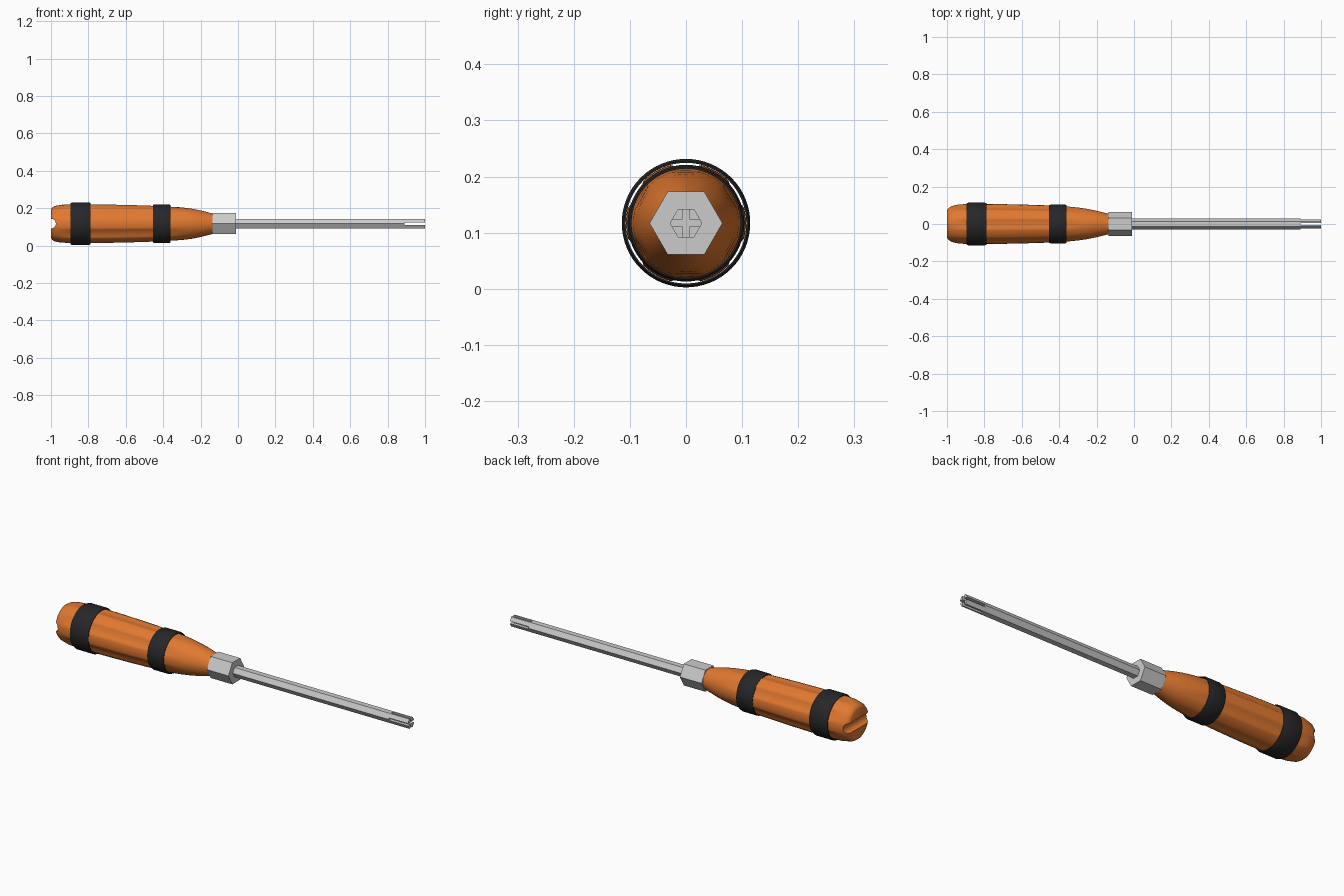
import bpy, bmesh, math

if "Cube" in bpy.data.objects:
    bpy.data.objects.remove(bpy.data.objects["Cube"])

CZ = 0.117  # height of the tool's axis


def material(name, color):
    m = bpy.data.materials.new(name)
    m.diffuse_color = color
    m.use_nodes = True
    m.node_tree.nodes["Principled BSDF"].inputs["Base Color"].default_value = m.diffuse_color
    return m


orange = material("orange_plastic", (0.75, 0.19, 0.03, 1))
black = material("black_rubber", (0.02, 0.02, 0.022, 1))


def lathe(name, profile, sides, mat=None, shape=None, closed=False, smooth=None):
    """Sweep (x, radius) points round the axis; shape(x, angle) scales the radius."""
    bm = bmesh.new()
    rings = []
    for x, r in profile:
        ring = []
        for i in range(sides):
            a = 2 * math.pi * i / sides
            k = r * (shape(x, a) if shape else 1)
            ring.append(bm.verts.new((x, k * math.cos(a), CZ + k * math.sin(a))))
        rings.append(ring)
    pairs = list(zip(rings, rings[1:]))
    if closed:
        pairs.append((rings[-1], rings[0]))
    else:
        bm.faces.new(rings[0])
        bm.faces.new(rings[-1])
    for p, q in pairs:
        for i in range(sides):
            j = (i + 1) % sides
            bm.faces.new((p[i], p[j], q[j], q[i]))
    bmesh.ops.recalc_face_normals(bm, faces=bm.faces)
    me = bpy.data.meshes.new(name)
    bm.to_mesh(me)
    bm.free()
    ob = bpy.data.objects.new(name, me)
    bpy.context.collection.objects.link(ob)
    if mat:
        me.materials.append(mat)
    if smooth:
        bpy.ops.object.select_all(action='DESELECT')
        bpy.context.view_layer.objects.active = ob
        ob.select_set(True)
        bpy.ops.object.shade_smooth_by_angle(angle=math.radians(smooth))
    return ob


def cut(target, cutter):
    m = target.modifiers.new("cut", 'BOOLEAN')
    m.operation = 'DIFFERENCE'
    m.solver = 'EXACT'
    m.object = cutter
    cutter.hide_render = True
    cutter.hide_set(True)


def flutes(x, a):
    # six shallow grip hollows that fade out toward both ends
    fade = max(0, min(1, (x + 0.96) / 0.06, (-0.28 - x) / 0.15))
    return 1 - 0.065 * fade * max(0, -math.cos(6 * a)) ** 0.8


# Handle with fluted grip
handle = lathe("handle", [
    (-1.0, 0.076), (-0.994, 0.086), (-0.98, 0.095), (-0.94, 0.104), (-0.9, 0.1065),
    (-0.8, 0.107), (-0.7, 0.106), (-0.6, 0.104), (-0.5, 0.101), (-0.43, 0.098),
    (-0.36, 0.094), (-0.3, 0.088), (-0.25, 0.081), (-0.2, 0.071), (-0.16, 0.061),
    (-0.13, 0.053)], 96, orange, flutes, smooth=35)

# Rounded groove across the butt end
bpy.ops.mesh.primitive_cylinder_add(vertices=32, radius=0.026, depth=0.4,
                                    location=(-1.0, 0, CZ), rotation=(math.pi / 2, 0, 0))
groove = bpy.context.object
groove.name = "butt_groove_cutter"
cut(handle, groove)

# Rubber grip bands
for name, x0, x1, r, t in (("rear_band", -0.895, -0.788, 0.1145, 0.007),
                           ("front_band", -0.455, -0.36, 0.104, 0.007)):
    b = 0.01
    lathe(name, [(x0, r - t), (x0, r - 0.004), (x0 + b, r), (x1 - b, r),
                 (x1, r - 0.004), (x1, r - t)], 64, black, closed=True, smooth=35)

# Hex collar and hex shaft
lathe("collar", [(-0.135, 0.065), (-0.01, 0.065)], 6)
shaft = lathe("shaft", [(-0.05, 0.029), (1.0, 0.029)], 6)

# Crossed slots that split the tip into four prongs
for name, size in (("flat_slot_cutter", (0.22, 0.2, 0.0125)),
                   ("upright_slot_cutter", (0.22, 0.0125, 0.2))):
    bpy.ops.mesh.primitive_cube_add(size=1, location=(1.0, 0, CZ))
    slot = bpy.context.object
    slot.name = name
    slot.scale = size
    cut(shaft, slot)
